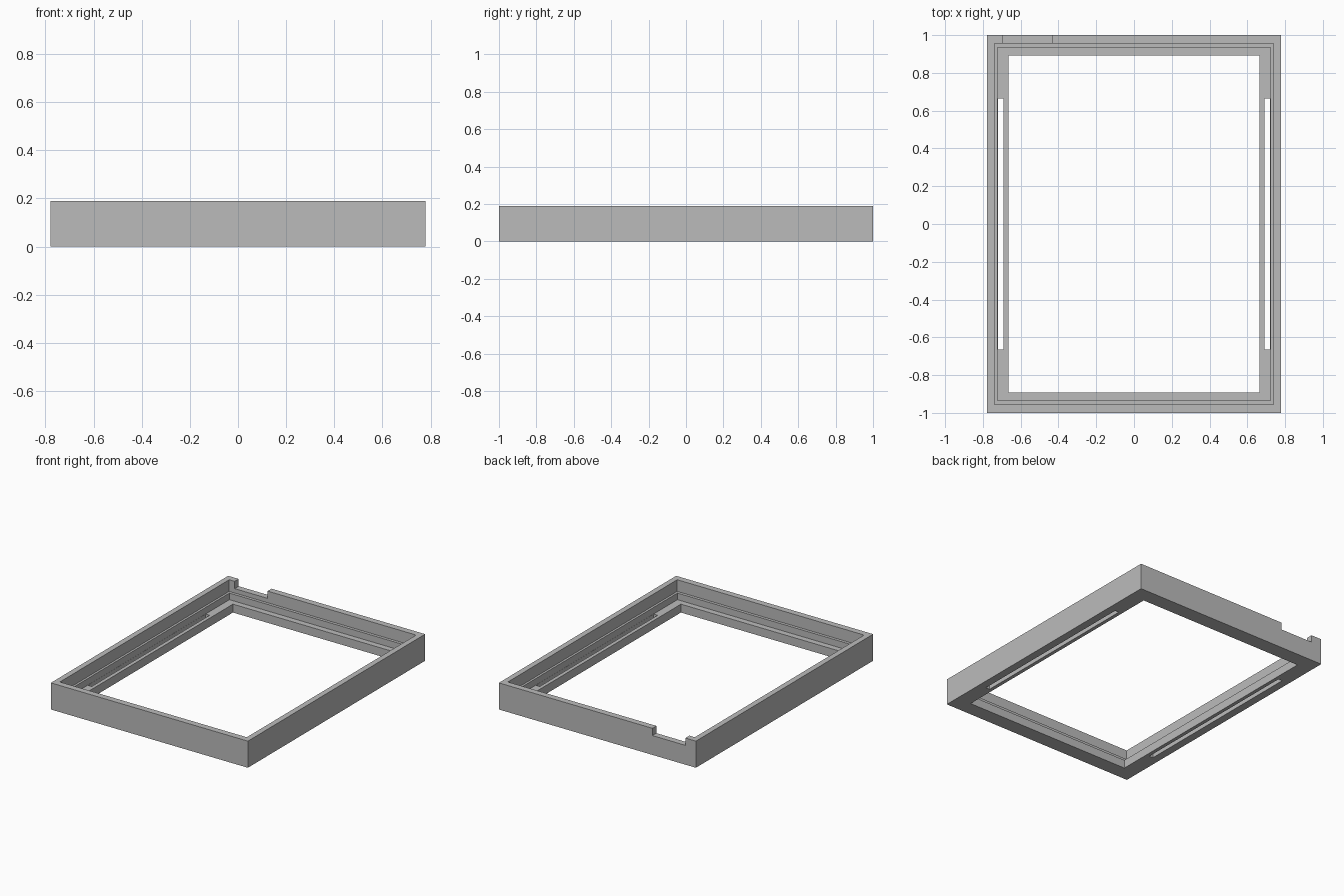
import bpy
import bmesh

cube = bpy.data.objects.get("Cube")
if cube:
    bpy.data.objects.remove(cube, do_unlink=True)

HEIGHT, UPPER_LEDGE, LOWER_LEDGE, NOTCH_FLOOR = 0.19, 0.107, 0.06, 0.138

grey = bpy.data.materials.new("plain grey")
grey.use_nodes = True
grey.diffuse_color = (0.5, 0.5, 0.5, 1)
grey.node_tree.nodes["Principled BSDF"].inputs["Base Color"].default_value = (0.5, 0.5, 0.5, 1)


def add_object(name, bm):
    bmesh.ops.recalc_face_normals(bm, faces=bm.faces)
    mesh = bpy.data.meshes.new(name)
    bm.to_mesh(mesh)
    bm.free()
    mesh.materials.append(grey)
    obj = bpy.data.objects.new(name, mesh)
    bpy.context.collection.objects.link(obj)
    return obj


def box(name, low, high):
    bm = bmesh.new()
    bmesh.ops.create_cube(bm, size=1)
    for v in bm.verts:
        v.co = [(a + b) / 2 + c * (b - a) for a, b, c in zip(low, high, v.co)]
    return add_object(name, bm)


# Stepped frame: rectangular rings joined in a closed cross-section
rings = [
    (0.778, 1.0, 0), (0.778, 1.0, HEIGHT),
    (0.738, 0.955, HEIGHT), (0.738, 0.955, UPPER_LEDGE),
    (0.722, 0.934, UPPER_LEDGE), (0.722, 0.934, LOWER_LEDGE),
    (0.664, 0.891, LOWER_LEDGE), (0.664, 0.891, 0),
]
bm = bmesh.new()
loops = [[bm.verts.new((sx * x, sy * y, z))
          for sx, sy in ((-1, -1), (1, -1), (1, 1), (-1, 1))] for x, y, z in rings]
for i, ring in enumerate(loops):
    following = loops[(i + 1) % len(loops)]
    for j in range(4):
        k = (j + 1) % 4
        bm.faces.new((ring[j], ring[k], following[k], following[j]))
frame = add_object("stepped_frame", bm)

# Long side slots through the lower ledge, and the notch in the back wall
cutters = [
    box("left_slot_cutter", (0.69, -0.665, -0.1), (0.721, 0.665, 0.08)),
    box("right_slot_cutter", (-0.721, -0.665, -0.1), (-0.69, 0.665, 0.08)),
    box("back_notch_cutter", (-0.695, 0.945, NOTCH_FLOOR), (-0.435, 1.1, 0.3)),
]
bpy.context.view_layer.objects.active = frame
for cutter in cutters:
    cutter.hide_render = True
    cut = frame.modifiers.new(cutter.name, "BOOLEAN")
    cut.operation = "DIFFERENCE"
    cut.solver = "EXACT"
    cut.object = cutter
    bpy.ops.object.modifier_apply(modifier=cut.name)
    bpy.data.objects.remove(cutter, do_unlink=True)
